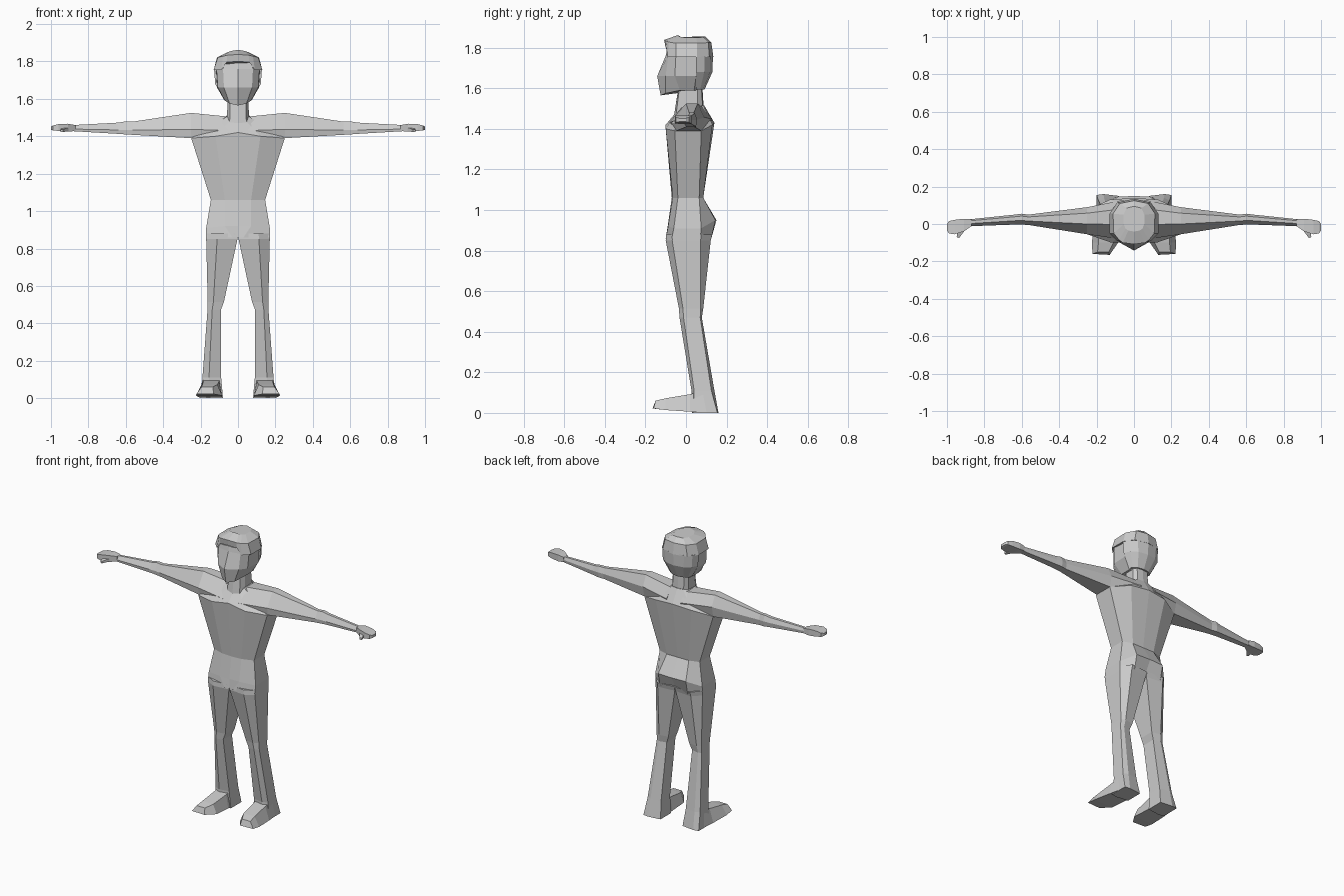
import bpy, bmesh

clay = bpy.data.materials.new("clay grey")
clay.diffuse_color = (0.6, 0.6, 0.6, 1)


def loft(name, rings, mirrored=False):
    """Skin a stack of closed rings, cap both ends, keep faces flat."""
    bm = bmesh.new()
    vs = [[bm.verts.new(p) for p in r] for r in rings]
    n = len(vs[0])
    for a, b in zip(vs, vs[1:]):
        for i in range(n):
            j = (i + 1) % n
            bm.faces.new((a[i], a[j], b[j], b[i]))
    bm.faces.new(vs[0][::-1])
    bm.faces.new(vs[-1])
    bmesh.ops.recalc_face_normals(bm, faces=bm.faces)
    me = bpy.data.meshes.new(name)
    bm.to_mesh(me)
    bm.free()
    me.materials.append(clay)
    ob = bpy.data.objects.new(name, me)
    bpy.context.collection.objects.link(ob)
    if mirrored:
        ob.modifiers.new("mirror", 'MIRROR').use_mirror_merge = False
    return ob


def sym(half, z=None):
    """Full ring from its right half, front centre to back centre."""
    h = [(p[0], p[1], p[2] if len(p) > 2 else z) for p in half]
    return h + [(-x, y, k) for x, y, k in h[::-1] if x > 0]


# Torso: shoulders, chest, waist, hips, crotch
loft("torso", [
    sym([(0, -.05, 1.48), (.04, -.04, 1.485), (.06, -.02, 1.505), (.06, .06, 1.51), (.04, .085, 1.515), (0, .09, 1.515)]),
    sym([(0, -.10, 1.42), (.12, -.10, 1.40), (.25, -.055, 1.39), (.25, .075, 1.39), (.13, .13, 1.42), (0, .14, 1.43)]),
    sym([(0, -.07), (.07, -.065), (.145, -.04), (.145, .065), (.08, .085), (0, .085)], 1.06),
    sym([(0, -.09, .92), (.07, -.088, .92), (.17, -.06, .91), (.17, .075, .91), (.10, .145, .95), (0, .15, .95)]),
    sym([(0, -.09), (.03, -.10), (.17, -.07), (.17, .07), (.10, .125), (0, .10)], .86),
])

# Arms: six-sided sections from collar to wrist
def arm_section(x, yf, yb, zb, zt):
    d, h = yb - yf, zt - zb
    return [(x, yf + .05 * d, zb), (x, yf, zb + .35 * h), (x, yf + .38 * d, zt),
            (x, yf + .78 * d, zt), (x, yb, zb + .5 * h), (x, yb - .1 * d, zb)]

loft("arm", [
    arm_section(.05, -.085, .13, 1.39, 1.505),
    arm_section(.25, -.055, .09, 1.39, 1.525),
    arm_section(.565, -.005, .05, 1.408, 1.478),
    arm_section(.60, -.003, .055, 1.41, 1.48),
    arm_section(.64, -.003, .05, 1.413, 1.473),
    arm_section(.88, -.012, .025, 1.427, 1.46),
], True)

# Hands with thumbs
def slab(x, yf, yb, zb, zt):
    return [(x, yf, zb), (x, yf, zt), (x, yb, zt), (x, yb, zb)]

loft("hand", [
    slab(.87, -.012, .025, 1.428, 1.46),
    slab(.91, -.04, .028, 1.425, 1.467),
    slab(.96, -.055, .022, 1.428, 1.465),
    slab(.99, -.05, .015, 1.432, 1.457),
    slab(1.0, -.035, .0, 1.435, 1.452),
], True)
loft("thumb", [
    [(.89, -.015, 1.43), (.89, -.015, 1.45), (.935, -.03, 1.45), (.935, -.03, 1.43)],
    [(.92, -.055, 1.425), (.92, -.055, 1.442), (.945, -.05, 1.442), (.945, -.05, 1.425)],
    [(.935, -.075, 1.422), (.935, -.075, 1.435), (.948, -.07, 1.435), (.948, -.07, 1.422)],
], True)

# Legs: thigh, kneecap, shin, heel
def leg_section(z, xi, xo, yf, ysf, ysb, yb):
    w = xo - xi
    return [(xi, yf + .01, z), (xi + .65 * w, yf, z), (xo, ysf, z),
            (xo, ysb, z), (xi + .7 * w, yb, z), (xi, yb - .01, z)]

loft("leg", [
    leg_section(.88, .0, .17, -.098, -.065, .075, .13),
    leg_section(.85, .003, .17, -.10, -.068, .072, .122),
    leg_section(.515, .075, .162, -.035, -.015, .072, .085),
    leg_section(.47, .092, .163, -.032, -.012, .07, .078),
    leg_section(.11, .09, .19, .027, .04, .125, .14),
    leg_section(0, .08, .20, .03, .035, .155, .16),
], True)

# Feet: splayed wedges
loft("foot", [
    [(.085, .10, .002), (.095, .10, .11), (.187, .10, .11), (.20, .10, .002)],
    [(.085, .02, .006), (.10, .02, .092), (.185, .02, .092), (.212, .02, .006)],
    [(.085, -.10, .014), (.11, -.10, .072), (.19, -.10, .072), (.225, -.10, .014)],
    [(.13, -.165, .022), (.135, -.15, .06), (.195, -.15, .06), (.222, -.16, .022)],
], True)

# Neck
loft("neck", [
    sym([(0, -.06), (.045, -.05), (.06, -.02), (.06, .06), (.04, .085), (0, .09)], 1.46),
    sym([(0, -.035), (.04, -.03), (.055, 0), (.055, .055), (.04, .075), (0, .08)], 1.62),
])

# Head with a wedge-shaped face
loft("head", [
    sym([(0, -.125, 1.565), (.045, -.10, 1.575), (.07, -.03, 1.59), (.07, .04, 1.59), (.04, .06, 1.59), (0, .07, 1.59)]),
    sym([(0, -.142), (.075, -.10), (.108, -.055), (.112, .05), (.07, .09), (0, .10)], 1.66),
    sym([(0, -.10), (.08, -.088), (.115, -.05), (.118, .05), (.08, .09), (0, .10)], 1.76),
    sym([(0, -.085), (.06, -.08), (.09, -.04), (.09, .05), (.06, .08), (0, .09)], 1.83),
])

# Hair: cap with an arched fringe, and a lower back mass
loft("hair_cap", [
    sym([(0, -.04, 1.862), (.03, -.035, 1.857), (.045, -.025, 1.853), (.055, .0, 1.85), (.055, .05, 1.85), (.04, .085, 1.852), (0, .095, 1.855)]),
    sym([(0, -.108, 1.838), (.06, -.10, 1.833), (.08, -.085, 1.828), (.108, -.05, 1.822), (.112, .055, 1.822), (.075, .11, 1.825), (0, .125, 1.825)]),
    sym([(0, -.10, 1.80), (.06, -.098, 1.797), (.09, -.09, 1.755), (.13, -.05, 1.755), (.13, .055, 1.755), (.09, .115, 1.755), (0, .135, 1.755)]),
])
loft("hair_back", [
    sym([(0, .04), (.128, .05), (.11, .09), (.07, .12), (0, .133)], 1.76),
    sym([(0, .04), (.122, .05), (.105, .09), (.065, .118), (0, .13)], 1.68),
    sym([(0, .04), (.075, .05), (.065, .07), (.04, .085), (0, .092)], 1.595),
])
